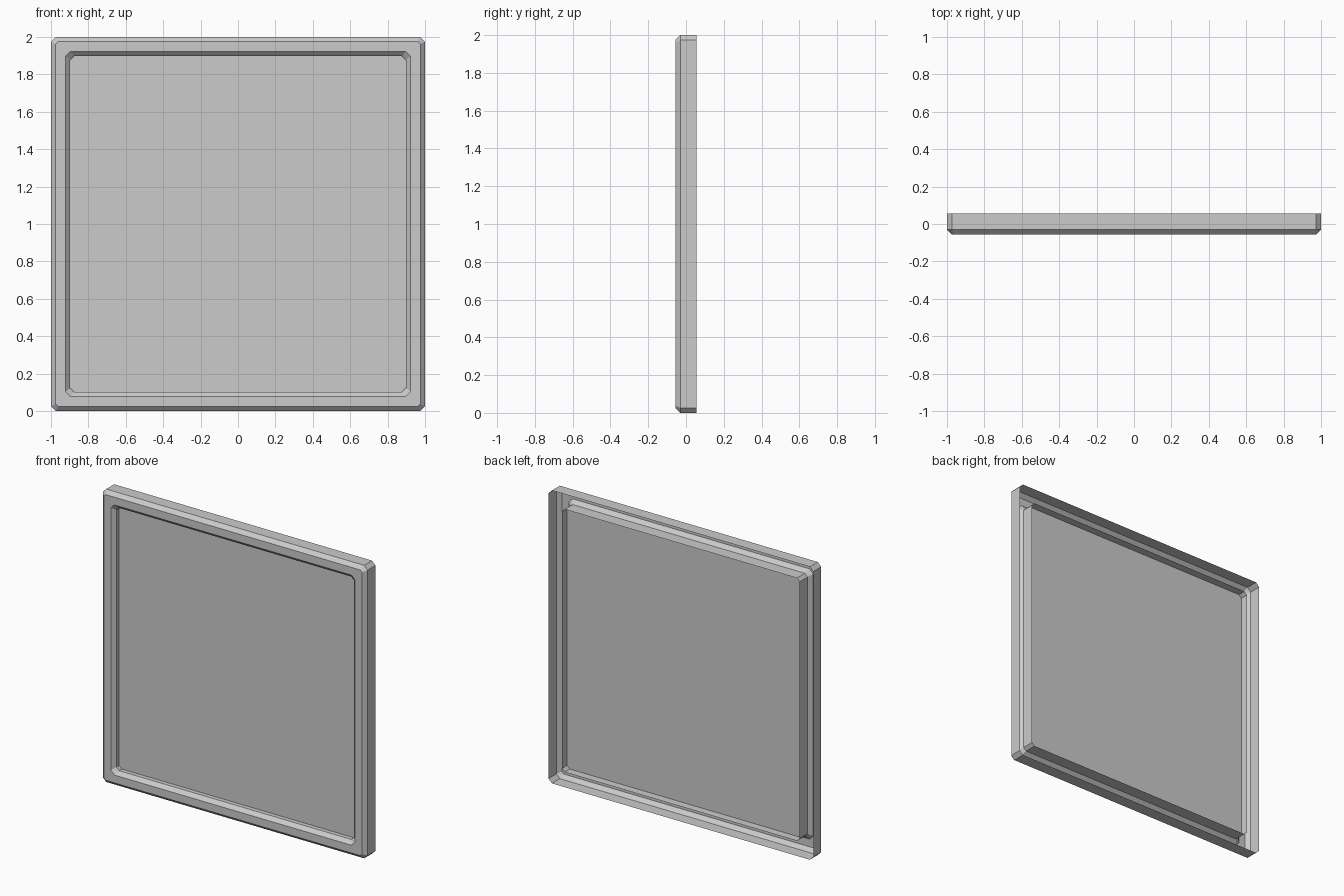
import bpy, bmesh

if "Cube" in bpy.data.objects:
    bpy.data.objects.remove(bpy.data.objects["Cube"])


def ring(bm, half, cut, y):
    """Square loop with clipped corners, centred on z = 1."""
    a, b = half, half - cut
    pts = [(b, a), (a, b), (a, -b), (b, -a), (-b, -a), (-a, -b), (-a, b), (-b, a)]
    return [bm.verts.new((x, y, 1 + z)) for x, z in pts]


def finish(bm, name):
    me = bpy.data.meshes.new(name)
    bm.to_mesh(me)
    bm.free()
    ob = bpy.data.objects.new(name, me)
    bpy.context.collection.objects.link(ob)
    return ob


# Hollow frame, open at the back: (half size, corner cut, y) from outer rim to inner rim
profile = [
    (1.0, 0.026, 0.055),
    (1.0, 0.026, -0.03),
    (0.975, 0.013, -0.055),
    (0.922, 0.026, -0.055),
    (0.897, 0.02, -0.03),
    (0.897, 0.02, 0.055),
]
bm = bmesh.new()
rings = [ring(bm, *p) for p in profile]
for r0, r1 in zip(rings, rings[1:]):
    for i in range(8):
        j = (i + 1) % 8
        bm.faces.new((r0[i], r0[j], r1[j], r1[i]))
bm.normal_update()
# front of the frame must face -y
front = max(bm.faces, key=lambda f: abs(f.normal.y))
if front.normal.y > 0:
    bmesh.ops.reverse_faces(bm, faces=bm.faces[:])
finish(bm, "frame")

# Thin flat panel set halfway into the frame
bm = bmesh.new()
f = bm.faces.new(ring(bm, 0.897, 0.02, 0.0))
f.normal_update()
if f.normal.y > 0:
    f.normal_flip()
finish(bm, "panel")
